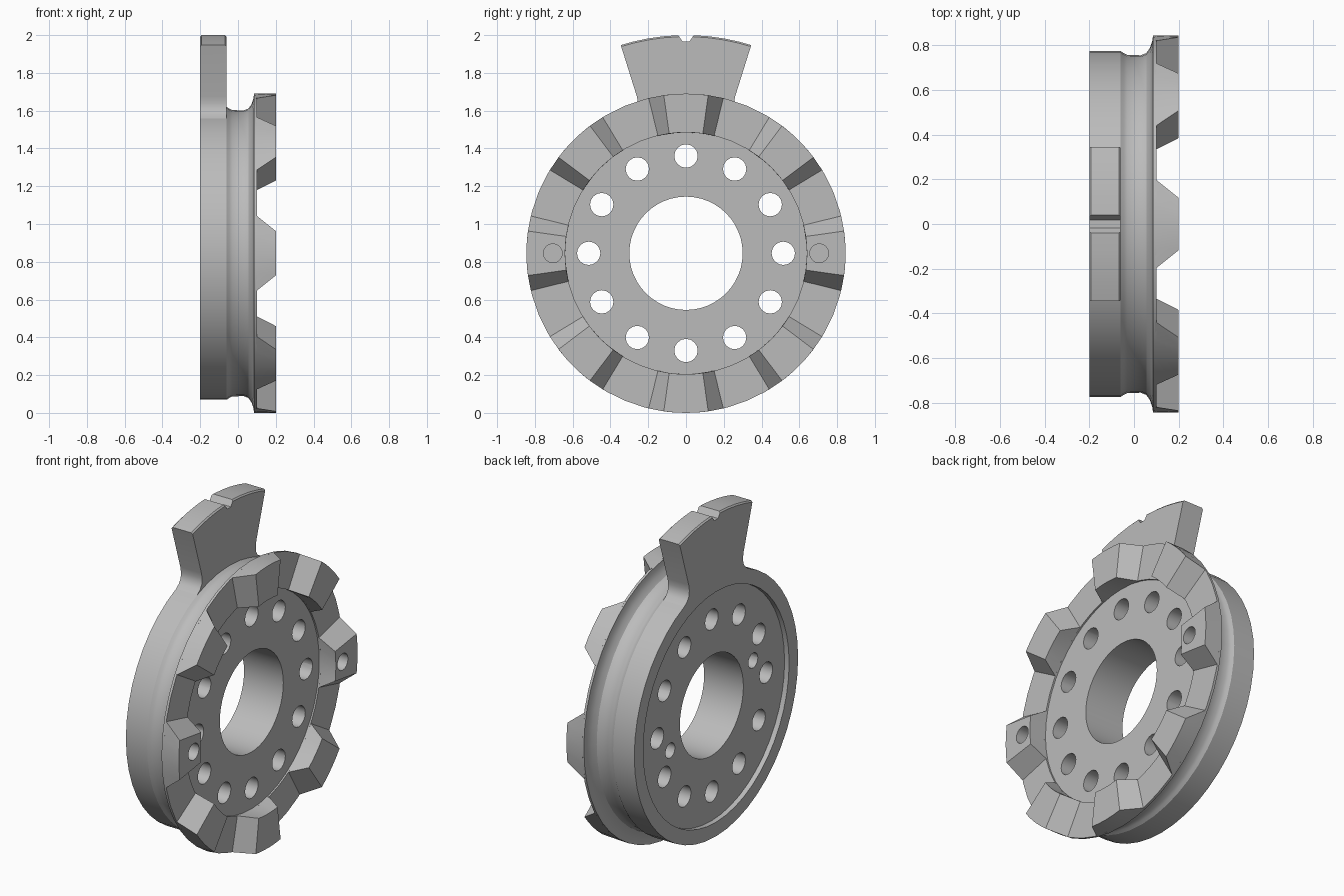
import bpy, bmesh
from math import radians, sin, cos, pi, tau
from mathutils import Matrix, Vector

if "Cube" in bpy.data.objects:
    bpy.data.objects.remove(bpy.data.objects["Cube"], do_unlink=True)

CZ = 0.845           # height of the wheel axis, which runs along x
RIM = 0.845          # toothed rim radius
INNER = 0.64         # inner radius of the teeth

steel = bpy.data.materials.new("grey_steel")
steel.use_nodes = True
GREY = (0.5, 0.5, 0.5, 1)
steel.diffuse_color = GREY
steel.node_tree.nodes["Principled BSDF"].inputs["Base Color"].default_value = GREY


def polar(x, r, a):
    return Vector((x, r * cos(a), CZ + r * sin(a)))


def make(name, bm):
    bmesh.ops.recalc_face_normals(bm, faces=bm.faces)
    mesh = bpy.data.meshes.new(name)
    bm.to_mesh(mesh)
    bm.free()
    obj = bpy.data.objects.new(name, mesh)
    bpy.context.collection.objects.link(obj)
    mesh.materials.append(steel)
    return obj


def activate(obj):
    bpy.ops.object.select_all(action='DESELECT')
    obj.select_set(True)
    bpy.context.view_layer.objects.active = obj


def smooth(obj):
    activate(obj)
    bpy.ops.object.shade_smooth_by_angle(angle=radians(30))


def drill(obj, holes):
    """Cut round holes, each given as (x0, x1, pitch radius, angle, radius)."""
    bm = bmesh.new()
    for x0, x1, pitch, a, r in holes:
        place = Matrix.Translation(polar((x0 + x1) / 2, pitch, a))
        bmesh.ops.create_cone(bm, cap_ends=True, segments=16, radius1=r, radius2=r,
                              depth=x1 - x0, matrix=place @ Matrix.Rotation(pi / 2, 4, 'Y'))
    cutter = make("hole_cutter", bm)
    cutter.hide_render = True
    mod = obj.modifiers.new("holes", 'BOOLEAN')
    mod.operation = 'DIFFERENCE'
    mod.solver = 'EXACT'
    mod.object = cutter
    activate(obj)
    bpy.ops.object.modifier_apply(modifier=mod.name)
    bpy.data.objects.remove(cutter, do_unlink=True)


# Wheel body: lathed section (x, radius) with groove, flange and back recess
section = [(-0.17, 0.3), (-0.17, 0.69), (-0.2, 0.69), (-0.2, 0.775), (-0.06, 0.775),
           (-0.045, 0.765), (-0.03, 0.758), (0.03, 0.756), (0.055, 0.766),
           (0.072, 0.79), (0.082, 0.82), (0.085, RIM), (0.1, RIM),
           (0.1, INNER), (0.09, INNER), (0.09, 0.3)]
bm = bmesh.new()
SEG = 48
rings = [[bm.verts.new(polar(x, r, tau * i / SEG)) for x, r in section] for i in range(SEG)]
for i, ring in enumerate(rings):
    after = rings[(i + 1) % SEG]
    for j in range(len(section)):
        k = (j + 1) % len(section)
        bm.faces.new((ring[j], ring[k], after[k], after[j]))
body = make("wheel_body", bm)

# Twelve through bolt holes and two blind dowel holes in the back
bolts = [(-0.4, 0.4, 0.515, tau * i / 12, 0.062) for i in range(12)]
dowels = [(-0.3, -0.07, 0.41, radians(a), 0.045) for a in (163, -17)]
drill(body, bolts + dowels)
smooth(body)


# Eight coupling teeth with sloping flanks
def tooth(index):
    mid = tau * index / 8
    base, top = radians(13.8), radians(8)
    bm = bmesh.new()
    slices = []
    for t in (-1, -0.5, 0, 0.5, 1):
        low, high = mid + base * t, mid + top * t
        slices.append([bm.verts.new(p) for p in (
            polar(0.095, INNER, low), polar(0.095, RIM, low),
            polar(0.2, RIM, high), polar(0.2, INNER, high))])
    for a, b in zip(slices, slices[1:]):
        for j in range(4):
            k = (j + 1) % 4
            bm.faces.new((a[j], a[k], b[k], b[j]))
    bm.faces.new(slices[0])
    bm.faces.new(slices[-1])
    obj = make(f"tooth_{index + 1}", bm)
    if index % 4 == 0:
        drill(obj, [(0.05, 0.3, 0.705, mid, 0.05)])
    smooth(obj)


for n in range(8):
    tooth(n)

# Index tab: wedge with filleted root and a notch in its curved top
TIP = 1.155
half = [(2, TIP), (6, TIP), (10, TIP), (14, TIP), (17.4, TIP), (17.4, 0.87),
        (17.7, 0.835), (18.6, 0.805), (20.3, 0.785), (23, 0.774),
        (23, 0.767), (16, 0.767), (10, 0.767), (4, 0.767)]
outline = [polar(-0.2, r, pi / 2 - radians(a)) for a, r in half]
outline += [polar(-0.2, r, pi / 2 + radians(a)) for a, r in reversed(half)]
outline += [Vector((-0.2, y, TIP + CZ - 0.034)) for y in (-0.018, 0.018)]
bm = bmesh.new()
back = bm.faces.new([bm.verts.new(p) for p in outline])
extruded = bmesh.ops.extrude_face_region(bm, geom=[back], use_keep_orig=True)["geom"]
bmesh.ops.translate(bm, vec=(0.14, 0, 0),
                    verts=[v for v in extruded if isinstance(v, bmesh.types.BMVert)])
bmesh.ops.recalc_face_normals(bm, faces=bm.faces)


def on_tip(v):
    return (v.co - Vector((v.co.x, 0, CZ))).length > TIP - 0.005


tip_edges = [e for e in bm.edges if all(on_tip(v) for v in e.verts)
             and abs(e.verts[0].co.x - e.verts[1].co.x) < 0.01]
bmesh.ops.bevel(bm, geom=tip_edges, offset=0.008, segments=1, affect='EDGES')
smooth(make("index_tab", bm))
